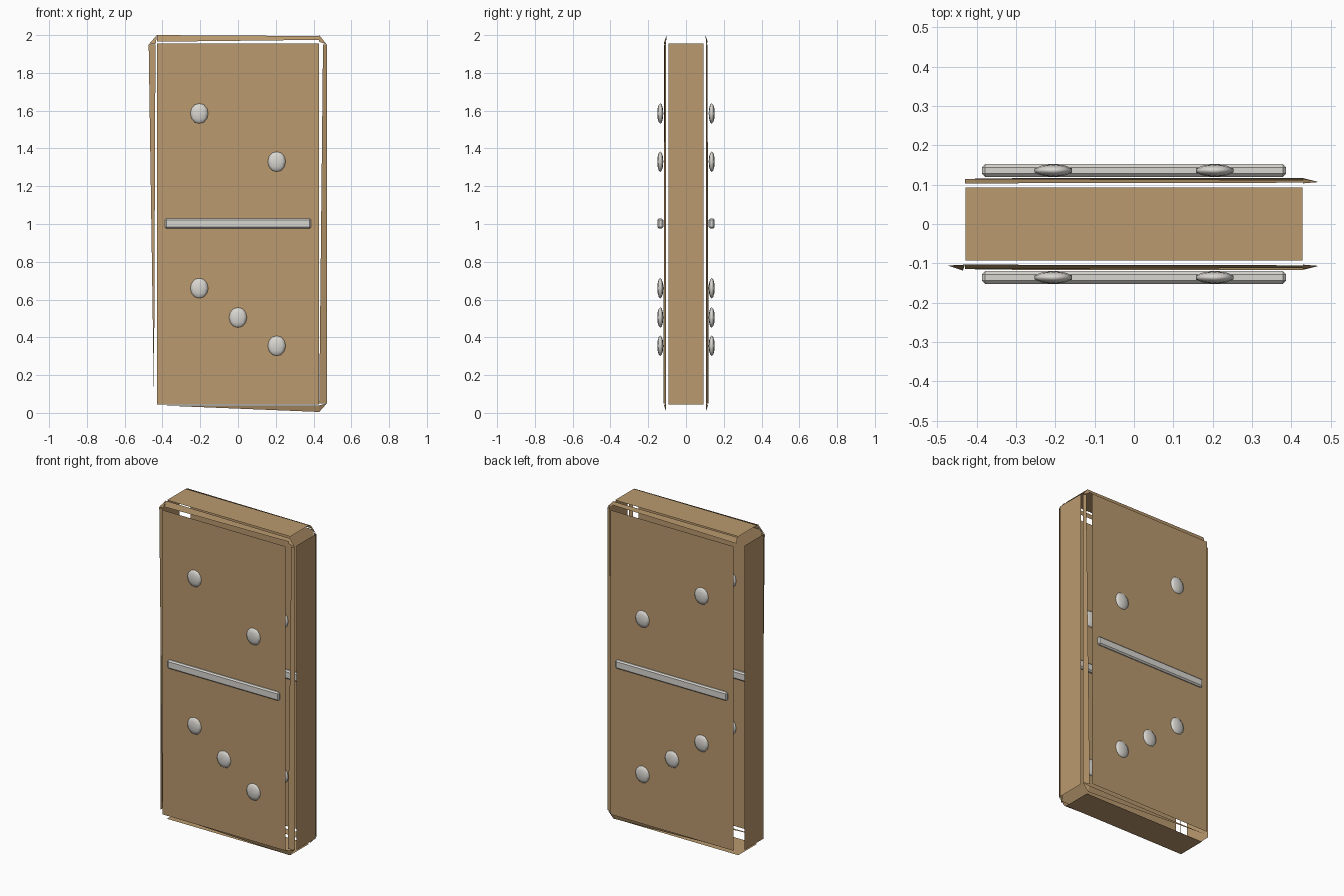
import bpy
import bmesh
from mathutils import Vector

cube = bpy.data.objects.get("Cube")
if cube:
    bpy.data.objects.remove(cube, do_unlink=True)


def make_material(name, rgb):
    mat = bpy.data.materials.new(name)
    mat.use_nodes = True
    mat.diffuse_color = (*rgb, 1)
    mat.node_tree.nodes["Principled BSDF"].inputs["Base Color"].default_value = (*rgb, 1)
    return mat


TAN = make_material("tan", (0.49, 0.32, 0.155))
GREY = make_material("pale_grey", (0.69, 0.67, 0.63))

# Outer half sizes of the tile, and the width of its open chamfered rim
HALF = Vector((0.473, 0.138, 1.0))
RIM = 0.045


def finish(name, bm, mat, smooth=False):
    mesh = bpy.data.meshes.new(name)
    bm.to_mesh(mesh)
    bm.free()
    mesh.materials.append(mat)
    obj = bpy.data.objects.new(name, mesh)
    bpy.context.collection.objects.link(obj)
    if smooth:
        mesh.shade_smooth()
    return obj


def panel(name, axis, sign):
    """Flat sheet on one side of the tile, held back from the edges by the rim."""
    u, v = [a for a in range(3) if a != axis]
    bm = bmesh.new()
    verts = []
    for su, sv in ((-1, -1), (1, -1), (1, 1), (-1, 1)):
        p = Vector((0, 0, 0))
        p[axis] = sign * HALF[axis]
        p[u] = su * (HALF[u] - RIM)
        p[v] = sv * (HALF[v] - RIM)
        verts.append(bm.verts.new(p + Vector((0, 0, 1))))
    face = bm.faces.new(verts)
    face.normal_update()
    if face.normal[axis] * sign < 0:
        face.normal_flip()
    finish(name, bm, TAN)


def sliver(name, side, outline):
    """Thin rim piece lying on the chamfer, given by its x, z outline."""
    bm = bmesh.new()
    verts = []
    for x, z in outline:
        out = max(abs(x) - 0.43, abs(z - 1) - 0.95, 0)
        verts.append(bm.verts.new((x, side * (0.12 - out / 3), z)))
    for i in range(1, len(verts) - 1):
        tri = bm.faces.new((verts[0], verts[i], verts[i + 1]))
        tri.normal_update()
        if tri.normal.y * side < 0:
            tri.normal_flip()
    finish(name, bm, TAN)


# Six sheets of the tile
for axis, names in enumerate((("right_panel", "left_panel"),
                              ("front_panel", "back_panel"),
                              ("bottom_panel", "top_panel"))):
    for name, sign in zip(names, (-1, 1)):
        panel(name, axis, sign)

RIM_PIECES = {
    "top_rim": [(-0.43, 1.965), (0.43, 1.975), (0.43, 1.995), (-0.43, 2.0)],
    "left_rim": [(0.43, 0.05), (0.47, 0.05), (0.47, 1.95), (0.45, 1.95)],
    "bottom_rim": [(-0.43, 0.04), (0.43, 0.005), (0.43, 0.04)],
    "top_left_corner": [(0.43, 1.965), (0.47, 1.95), (0.43, 2.0)],
    "bottom_left_corner": [(0.43, 0.04), (0.43, 0.005), (0.47, 0.05)],
}
PIPS = [(-0.205, 1.585), (0.205, 1.33), (-0.205, 0.66), (0, 0.505), (0.205, 0.355)]

for label, side in (("front", -1), ("back", 1)):
    # Broken rim pieces
    for name, outline in RIM_PIECES.items():
        sliver(f"{label}_{name}", side, outline)

    # Lens shaped pips, half sunk in the sheet
    for n, (x, z) in enumerate(PIPS):
        bm = bmesh.new()
        bmesh.ops.create_uvsphere(bm, u_segments=10, v_segments=6, radius=1)
        bmesh.ops.scale(bm, vec=(0.05, 0.016, 0.054), verts=bm.verts)
        bmesh.ops.translate(bm, vec=(x, side * 0.136, z), verts=bm.verts)
        finish(f"{label}_pip_{n + 1}", bm, GREY, smooth=True)

    # Dividing bar with softened edges
    bm = bmesh.new()
    bmesh.ops.create_cube(bm, size=1)
    bmesh.ops.scale(bm, vec=(0.774, 0.032, 0.054), verts=bm.verts)
    bmesh.ops.bevel(bm, geom=bm.edges[:], offset=0.008, segments=1, affect="EDGES")
    bmesh.ops.translate(bm, vec=(0, side * 0.136, 1.003), verts=bm.verts)
    finish(f"{label}_divider", bm, GREY)

# Single rim piece and corner on the right of the front
sliver("front_right_rim", -1, [(-0.473, 1.95), (-0.437, 1.95), (-0.445, 0.07)])
sliver("front_top_right_corner", -1, [(-0.473, 1.95), (-0.435, 1.955), (-0.43, 2.0)])
